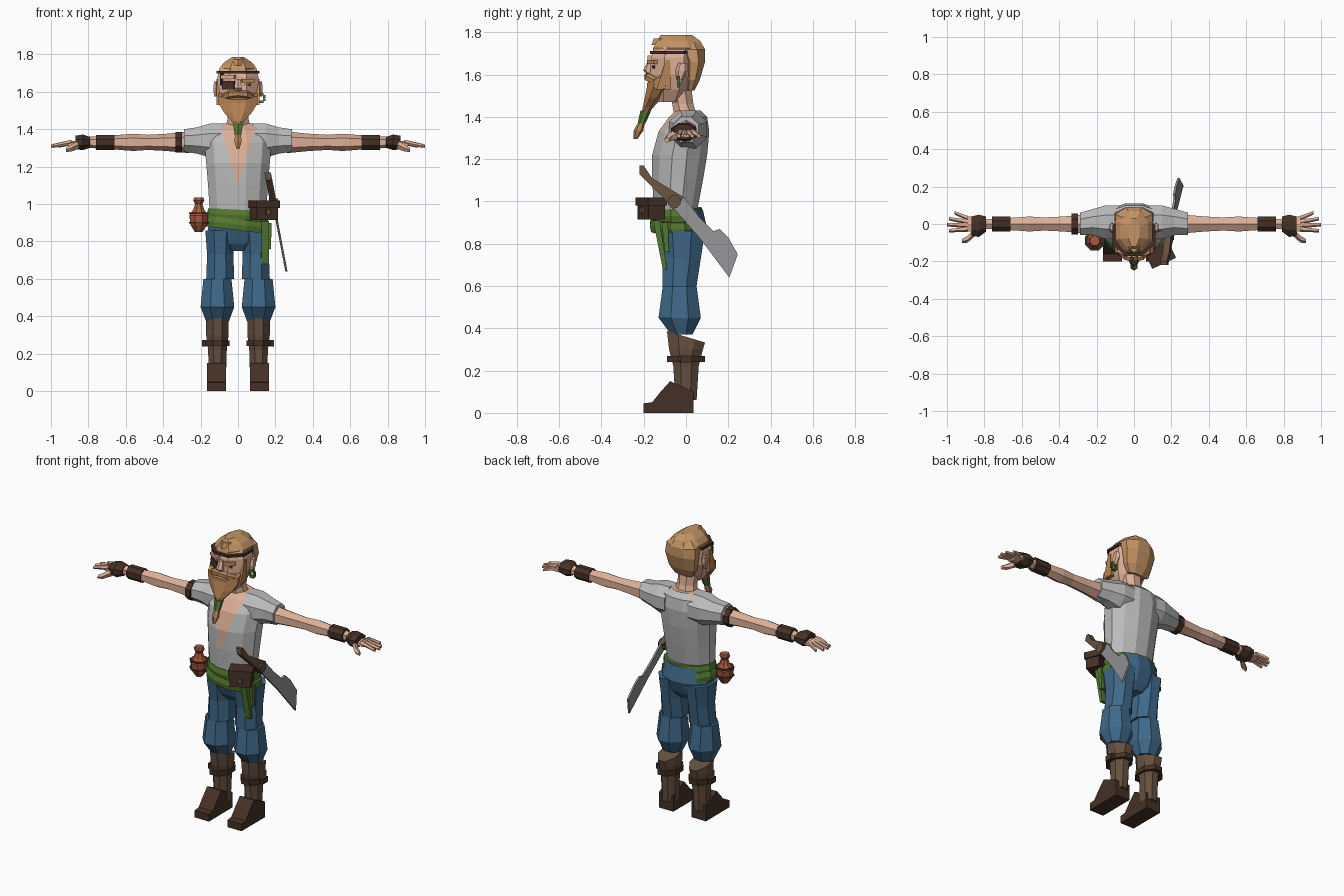
import bpy, bmesh, math
from mathutils import Matrix, Vector

default_cube = bpy.data.objects.get("Cube")
if default_cube:
    bpy.data.objects.remove(default_cube)


def colour(name, red, green, blue):
    material = bpy.data.materials.new(name)
    material.use_nodes = True
    material.diffuse_color = (red, green, blue, 1)
    shader = material.node_tree.nodes["Principled BSDF"]
    shader.inputs["Base Color"].default_value = material.diffuse_color
    return material


SKIN = colour("skin", .72, .43, .31)
HAIR = colour("hair", .56, .3, .13)
BEARD = colour("beard", .47, .23, .09)
SHIRT = colour("shirt grey", .5, .5, .5)
BLUE = colour("trouser blue", .05, .14, .25)
GREEN = colour("sash green", .09, .19, .03)
DARK = colour("dark leather", .06, .03, .02)
BOOT = colour("boot leather", .13, .08, .05)
STEEL = colour("steel", .27, .27, .28)
CLAY = colour("clay red", .38, .1, .05)


def finish(name, bm, *materials):
    bmesh.ops.recalc_face_normals(bm, faces=bm.faces[:])
    mesh = bpy.data.meshes.new(name)
    bm.to_mesh(mesh)
    bm.free()
    for material in materials:
        mesh.materials.append(material)
    part = bpy.data.objects.new(name, mesh)
    bpy.context.collection.objects.link(part)
    return part


def skin_loops(loops):
    """Join equal loops of points into a closed skin."""
    bm = bmesh.new()
    loops = [[bm.verts.new(point) for point in loop] for loop in loops]
    for low, high in zip(loops, loops[1:]):
        for i in range(len(low)):
            bm.faces.new((low[i - 1], low[i], high[i], high[i - 1]))
    bm.faces.new(loops[0])
    bm.faces.new(loops[-1])
    return bm


def circle(sides):
    """Points of a polygon whose flats touch the unit circle, a flat facing each way."""
    grow = 1 / math.cos(math.pi / sides)
    angles = [math.tau * (i + .5) / sides for i in range(sides)]
    return [(grow * math.cos(a), grow * math.sin(a)) for a in angles]


def upright(rings, sides, x=0):
    """Rings (z, y, half width, half depth, optional slope towards the back)."""
    loops = []
    for z, y, width, depth, *slope in rings:
        tilt = sum(slope)
        loops.append([(x + width * u, y + depth * v, z + tilt * depth * v) for u, v in circle(sides)])
    return skin_loops(loops)


def column(name, material, rings, sides=8, x=0):
    return finish(name, upright(rings, sides, x), material)


def band(name, material, z, height, y, width, depth, x=0):
    ends = (z - height / 2, z + height / 2)
    return column(name, material, [(end, y, width, depth) for end in ends], x=x)


def limb(name, material, rings, side=1, sides=8, flat=1):
    """Rings (x, y, z, radius) running outwards; flat scales the height."""
    loops = [[(side * x, y + r * u, z + flat * r * v) for u, v in circle(sides)]
             for x, y, z, r in rings]
    return finish(name, skin_loops(loops), material)


def box(name, material, place, size, turn=0):
    bm = bmesh.new()
    pose = Matrix.Translation(place) @ Matrix.Rotation(math.radians(turn), 4, "Z")
    bmesh.ops.create_cube(bm, size=1, matrix=pose @ Matrix.Diagonal((*size, 1)))
    return finish(name, bm, material)


def side_plate(name, material, outline, x_at, thick):
    """Give a (y, z) outline thickness sideways, leaning by x_at(z)."""
    halves = (-thick / 2, thick / 2)
    loops = [[(x_at(z) + half, y, z) for y, z in outline] for half in halves]
    return finish(name, skin_loops(loops), material)


# Shirt body, with the open chest cut into it as a V
bm = upright([(.94, -.05, .15, .1), (1.1, -.04, .16, .12), (1.22, -.03, .17, .13),
              (1.33, -.01, .18, .12), (1.4, .01, .15, .09), (1.43, .01, .08, .06)], sides=12)
tip, spread = 1.1, .3
for side in (-1, 1):
    bmesh.ops.bisect_plane(bm, geom=bm.verts[:] + bm.edges[:] + bm.faces[:],
                           plane_co=(0, 0, tip), plane_no=(side, 0, -spread))
for face in bm.faces:
    middle = face.calc_center_median()
    in_opening = middle.y < -.03 and abs(middle.x) < (middle.z - tip) * spread
    face.material_index = int(in_opening or middle.z > 1.42)
finish("shirt", bm, SHIRT, SKIN)

ARM_HEIGHT = 1.33
for side, tag in ((1, "left"), (-1, "right")):
    # Sleeve and arm
    limb(tag + "_sleeve", SHIRT, [(.08, .01, 1.34, .09), (.15, .01, 1.34, .09),
         (.22, .01, 1.34, .07), (.29, 0, 1.34, .06)], side)
    limb(tag + "_arm", SKIN, [(x, 0, ARM_HEIGHT, radius) for x, radius in
         ((.26, .05), (.38, .04), (.48, .035), (.56, .04), (.7, .03), (.82, .025))], side, sides=6)
    limb(tag + "_bracer", DARK, [(x, 0, ARM_HEIGHT, .04) for x in (.66, .76)], side)

    # Wrapped hand with spread fingers
    limb(tag + "_hand_wrap", DARK, [(.79, 0, ARM_HEIGHT, .04), (.83, -.01, ARM_HEIGHT, .06),
         (.87, -.01, ARM_HEIGHT, .05)], side, flat=.7)
    limb(tag + "_palm", SKIN, [(x, 0, 1.32, .04) for x in (.84, .91)], side, sides=6, flat=.4)
    for i in range(4):
        spacing = .02 * (i - 1.4)
        reach = 1 - .01 * (i - 1) ** 2
        limb(f"{tag}_finger_{i + 1}", SKIN, [(.89, spacing, ARM_HEIGHT, .012),
             (reach, spacing * 1.6 + .01, 1.31, .008)], side, sides=5)
    limb(tag + "_thumb", SKIN, [(.85, -.04, 1.32, .02), (.89, -.08, 1.3, .016),
         (.92, -.09, 1.29, .01)], side, sides=5)

    # Baggy trouser leg
    column(tag + "_trouser_thigh", BLUE, [(.86, -.02, .08, .11), (.73, -.02, .07, .09),
           (.6, -.03, .075, .08)], x=side * .095)
    column(tag + "_trouser_cuff", BLUE, [(.6, -.03, .075, .08), (.45, -.03, .09, .1),
           (.37, -.02, .06, .05)], x=side * .11)

    # Boot shaft, strap with buckle, and wedge foot
    boot = side * .11
    column(tag + "_boot_shaft", BOOT, [(.36, 0, .06, .09, -.3), (.3, 0, .06, .08),
           (.22, 0, .05, .06), (.06, 0, .045, .05)], x=boot)
    band(tag + "_boot_strap", DARK, .255, .03, 0, .065, .09, boot)
    box(tag + "_boot_buckle", DARK, (side * .18, 0, .255), (.025, .05, .035))
    side_plate(tag + "_foot", DARK, [(-.2, 0), (.035, 0), (.035, .1), (-.075, .15),
               (-.12, .1), (-.16, .05), (-.2, .045)], lambda z: side * .115, .1)

# Trouser seat
column("trouser_seat", BLUE, [(.96, -.03, .15, .11), (.87, -.02, .16, .12),
       (.79, -.02, .15, .09), (.75, -.02, .06, .06)], sides=12)
limb("right_arm_band", DARK, [(x, 0, ARM_HEIGHT, .055) for x in (.3, .335)], side=-1)

# Sash wraps, dipping towards the left hip, with hanging tails
for name, z, swell, dip in (("upper_sash", .94, 0, 3), ("lower_sash", .89, .01, 7)):
    bm = upright([(z + rise, -.04, .16 + swell + bulge, .115 + swell + bulge)
                  for rise, bulge in ((-.03, 0), (0, .006), (.03, 0))], sides=12)
    bmesh.ops.rotate(bm, cent=(0, 0, z), verts=bm.verts[:],
                     matrix=Matrix.Rotation(math.radians(dip), 3, "Y"))
    finish(name, bm, GREEN)
column("long_sash_tail", GREEN, [(.91, -.14, .02, .015), (.68, -.1, .02, .01)], sides=4, x=.145)
column("short_sash_tail", GREEN, [(.9, -.1, .02, .015), (.76, -.09, .016, .01)], sides=4, x=.16)

# Belt pouch with flap and clasp
pouch_turn = 25
pouch = Vector((.14, -.165, .96))
outward = Matrix.Rotation(math.radians(pouch_turn), 3, "Z") @ Vector((0, -1, 0))
box("pouch", DARK, pouch, (.125, .085, .09), pouch_turn)
box("pouch_flap", DARK, pouch + Vector((0, 0, .04)), (.14, .1, .04), pouch_turn)
box("pouch_clasp", BOOT, pouch + outward * .05, (.025, .012, .03), pouch_turn)


# Curved sword at the left hip
def sword_lean(z):
    return .16 + (1.16 - z) * .19


side_plate("sword_blade", STEEL, [(-.01, 1.02), (.06, .93), (.13, .86), (.16, .87), (.2, .83),
           (.245, .75), (.205, .64), (.13, .74), (.07, .82), (-.06, .97)], sword_lean, .012)
side_plate("sword_grip", BOOT, [(-.2, 1.17), (-.16, 1.11), (-.01, 1.02), (-.06, .96),
           (-.1, 1.01), (-.22, 1.13), (-.22, 1.17)], sword_lean, .035)
limb("sword_guard", BOOT, [(x, -.055, 1, .03) for x in (.165, .215)])

# Clay flask at the right hip
flask = (-.21, -.09)
column("flask", CLAY, [(z, flask[1], radius, radius) for z, radius in
       ((.85, .02), (.89, .045), (.94, .05), (.97, .03), (1, .02), (1.02, .03), (1.035, .025))], x=flask[0])
for z in (.9, .95):
    band("flask_cord", DARK, z, .008, flask[1], .052, .052, flask[0])

# Neck and head
column("neck", SKIN, [(1.4, 0, .07, .055), (1.46, -.015, .055, .05), (1.54, -.03, .06, .055)])
column("head", SKIN, [(1.47, -.08, .055, .065), (1.53, -.07, .09, .09), (1.6, -.06, .11, .11),
       (1.68, -.055, .11, .11), (1.73, -.045, .095, .105)])
column("nose", SKIN, [(1.67, -.165, .013, .012), (1.62, -.18, .02, .02), (1.6, -.165, .02, .016)], sides=6)

# Eye, eye patch and brows
band("eye_patch_strap", DARK, 1.705, .015, -.056, .116, .115)
box("eye_patch", DARK, (-.05, -.16, 1.635), (.07, .02, .045), -24)
box("patch_tie", DARK, (-.088, -.128, 1.67), (.014, .012, .07), -45)
box("left_eye", DARK, (.05, -.156, 1.637), (.036, .012, .014), 24)
box("right_brow", SKIN, (-.05, -.152, 1.68), (.08, .03, .02), -26)
box("left_brow", HAIR, (.05, -.158, 1.66), (.07, .025, .018), 26)

# Hair swept back over the crown and down the nape
column("hair_crown", HAIR, [(1.695, -.04, .09, .12, .12), (1.725, -.035, .1, .12),
       (1.757, -.035, .075, .105), (1.787, -.045, .03, .075)])
column("hair_back", HAIR, [(1.525, .02, .06, .02), (1.575, .03, .09, .035), (1.66, .04, .105, .05),
       (1.72, .025, .1, .065), (1.755, .01, .06, .06)])
column("hair_ridge", HAIR, [(1.74, -.1, .04, .055), (1.772, -.1, .03, .045)], sides=6)

# Beard and tied braid
column("beard", BEARD, [(1.59, -.125, .105, .06, .5), (1.54, -.13, .105, .055), (1.49, -.155, .075, .04),
       (1.445, -.18, .035, .025), (1.42, -.19, .02, .016)])
column("braid_tie", GREEN, [(1.43, -.19, .026, .022), (1.37, -.21, .018, .016)], sides=6)
column("braid_tip", BEARD, [(1.375, -.21, .014, .013), (1.335, -.225, .02, .02), (1.295, -.24, .007, .008)], sides=6)

# Moustache, sideburns and ears
for side, tag in ((1, "left"), (-1, "right")):
    limb(tag + "_moustache", BEARD, [(0, -.18, 1.59, .017), (.05, -.175, 1.585, .018),
         (.1, -.125, 1.56, .015), (.116, -.1, 1.54, .006)], side, sides=6)
    column(tag + "_sideburn", BEARD, [(1.67, -.085, .016, .01), (1.53, -.105, .014, .035)],
           sides=4, x=side * .1)
    column(tag + "_ear", SKIN, [(1.575, -.03, .01, .012), (1.62, -.02, .014, .026),
           (1.655, -.015, .01, .018)], sides=6, x=side * .118)

# Hooped earring on the left ear
bm = bmesh.new()
for across, up in circle(8):
    bead = Matrix.Translation((.124 + .016 * across, -.035, 1.567 + .02 * up))
    bmesh.ops.create_cube(bm, size=.014, matrix=bead)
finish("left_earring", bm, GREEN)
